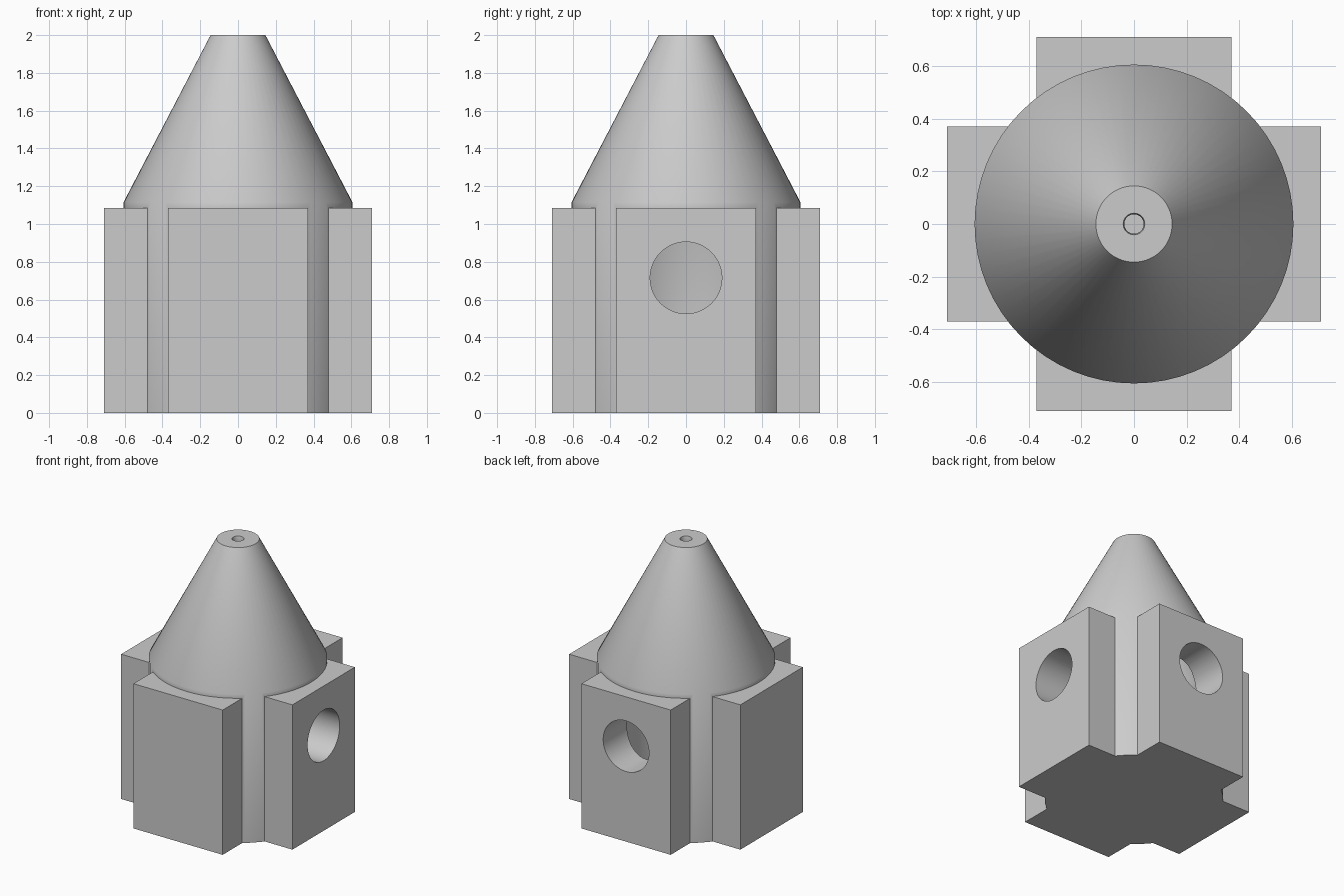
import bpy, math
from math import cos, sin, pi

if "Cube" in bpy.data.objects:
    bpy.data.objects.remove(bpy.data.objects["Cube"])

grey = bpy.data.materials.new("plain grey")
grey.use_nodes = True
grey.diffuse_color = (0.6, 0.6, 0.6, 1)
grey.node_tree.nodes["Principled BSDF"].inputs["Base Color"].default_value = (0.6, 0.6, 0.6, 1)


def lathe(name, profile, sides=64):
    """Closed solid turned around z from (radius, height) points, bottom to top."""
    verts = [(r * cos(2 * pi * i / sides), r * sin(2 * pi * i / sides), z)
             for r, z in profile for i in range(sides)]
    faces = [(k * sides + i, k * sides + (i + 1) % sides,
              (k + 1) * sides + (i + 1) % sides, (k + 1) * sides + i)
             for k in range(len(profile) - 1) for i in range(sides)]
    faces.append(tuple(reversed(range(sides))))
    faces.append(tuple(range(len(verts) - sides, len(verts))))
    mesh = bpy.data.meshes.new(name)
    mesh.from_pydata(verts, [], faces)
    mesh.materials.append(grey)
    obj = bpy.data.objects.new(name, mesh)
    bpy.context.collection.objects.link(obj)
    return obj


def box(name, size):
    bpy.ops.mesh.primitive_cube_add(size=1, location=(0, 0, size[2] / 2))
    obj = bpy.context.object
    obj.name = name
    obj.scale = size
    obj.data.materials.append(grey)
    return obj


def combine(target, tool, operation):
    """Apply a boolean and remove the tool object."""
    bpy.context.view_layer.objects.active = target
    mod = target.modifiers.new(operation, 'BOOLEAN')
    mod.operation, mod.object, mod.solver = operation, tool, 'EXACT'
    bpy.ops.object.modifier_apply(modifier=mod.name)
    bpy.data.objects.remove(tool)


# Round body with conical top
body = lathe("chamber_body", [(0.606, 0), (0.606, 1.115), (0.145, 2)])

# Crossed blocks that form the four flat sides
combine(body, box("block_x", (1.42, 0.74, 1.085)), 'UNION')
combine(body, box("block_y", (0.74, 1.42, 1.085)), 'UNION')

# Hollow chamber narrowing to the outlet at the tip
cavity = lathe("cavity", [(0.47, 0.14), (0.47, 1.1), (0.037, 1.93), (0.037, 1.98), (0.045, 2.02)])
combine(body, cavity, 'DIFFERENCE')

# Round ports on the left (+x) and back (+y) sides
for name, turn in (("left_port", 0), ("back_port", pi / 2)):
    port = lathe(name, [(0.19, 0.3), (0.19, 0.9)], 48)
    port.rotation_euler = (0, pi / 2, turn)
    port.location.z = 0.715
    bpy.context.view_layer.update()
    combine(body, port, 'DIFFERENCE')

# Smooth curves, crisp corners
bpy.ops.object.select_all(action='DESELECT')
body.select_set(True)
bpy.context.view_layer.objects.active = body
bpy.ops.object.shade_smooth_by_angle(angle=math.radians(30))
